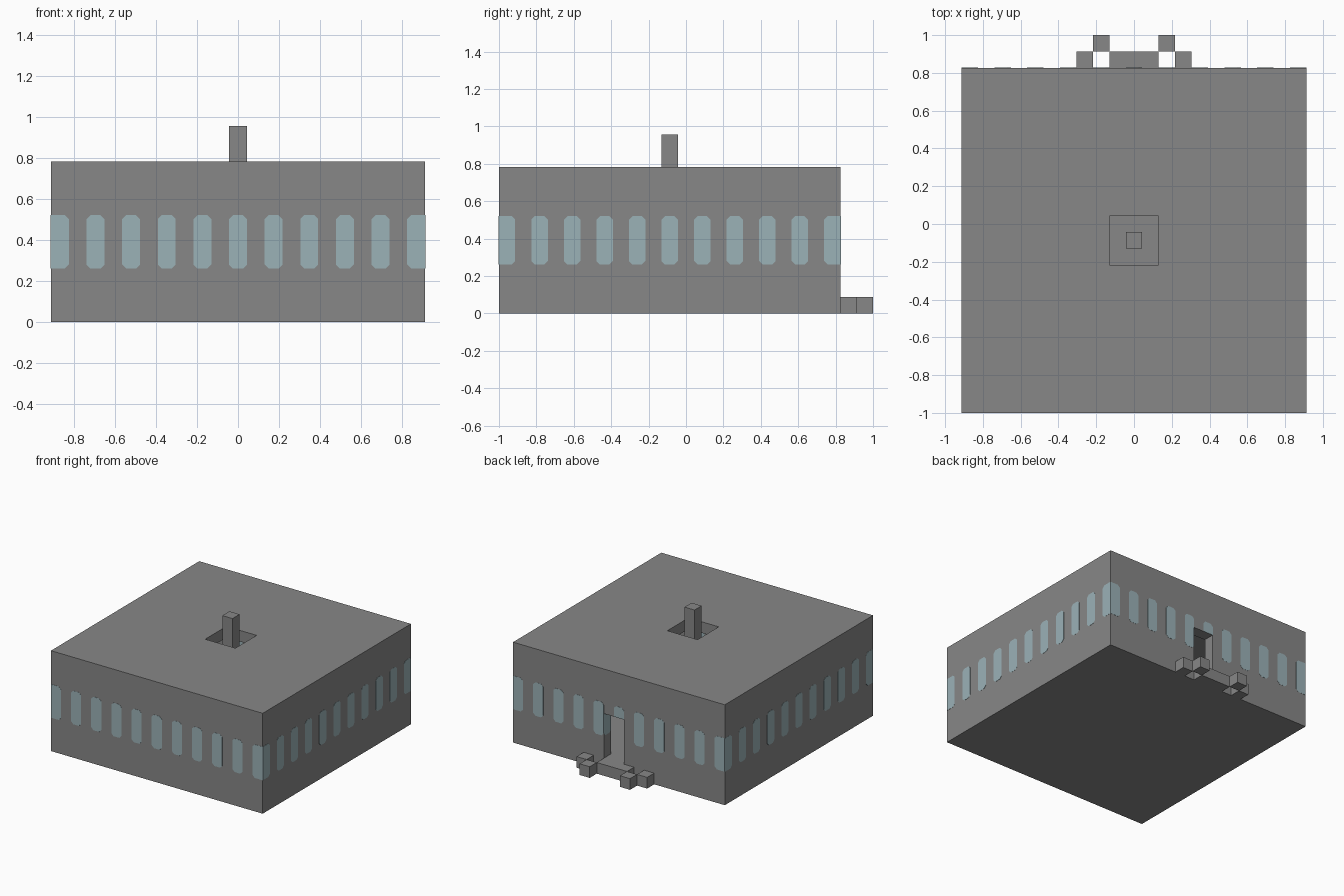
import bpy
import bmesh
from math import pi
from mathutils import Matrix, Vector

U = 2 / 23                      # one building block
HALF = 10.5                     # half the hall's width, in blocks
CENTRE = Vector((0, -U, 0))     # middle of the hall

old = bpy.data.objects.get("Cube")
if old:
    bpy.data.objects.remove(old, do_unlink=True)


def material(name, colour):
    m = bpy.data.materials.new(name)
    m.use_nodes = True
    m.diffuse_color = colour
    m.node_tree.nodes["Principled BSDF"].inputs["Base Color"].default_value = colour
    return m


stone = material("grey stone", (0.245, 0.245, 0.245, 1))
glass = material("pale blue glass", (0.33, 0.445, 0.475, 1))


def finish(name, bm, mat):
    bmesh.ops.recalc_face_normals(bm, faces=bm.faces)
    mesh = bpy.data.meshes.new(name)
    bm.to_mesh(mesh)
    bm.free()
    mesh.materials.append(mat)
    ob = bpy.data.objects.new(name, mesh)
    bpy.context.collection.objects.link(ob)
    return ob


def box(name, x, y, z):
    """Box from block ranges, measured from the hall's middle."""
    bm = bmesh.new()
    bmesh.ops.create_cube(bm, size=1)
    for v in bm.verts:
        v.co = CENTRE + U * Vector([r[0] if c < 0 else r[1]
                                    for c, r in zip(v.co, (x, y, z))])
    return finish(name, bm, stone)


def cut(target, cutter):
    cutter.hide_render = True
    mod = target.modifiers.new("cut", "BOOLEAN")
    mod.operation = "DIFFERENCE"
    mod.solver = "EXACT"
    mod.object = cutter
    graph = bpy.context.evaluated_depsgraph_get()
    mesh = bpy.data.meshes.new_from_object(target.evaluated_get(graph))
    target.modifiers.clear()
    target.data = mesh
    bpy.data.objects.remove(cutter, do_unlink=True)


# Hollow hall with a roof opening and an off-centre back doorway
hall = box("hall", (-HALF, HALF), (-HALF, HALF), (0, 9))
cut(hall, box("room_cutter", (-9.5, 9.5), (-9.5, 9.5), (1, 8)))
cut(hall, box("roof_cutter", (-1.5, 1.5), (-1.5, 1.5), (7, 10)))
cut(hall, box("door_cutter", (-0.5, 1.5), (9, 11), (1, 5)))

# Central pillar rising through the roof
box("pillar", (-0.5, 0.5), (-0.5, 0.5), (1, 11))

# Doorstep and stepping blocks
box("doorstep", (-1.5, 1.5), (HALF, 11.5), (0, 1))
for side, s in (("left", 1), ("right", -1)):
    box(side + "_inner_step", sorted((1.5 * s, 2.5 * s)), (11.5, 12.5), (0, 1))
    box(side + "_outer_step", sorted((2.5 * s, 3.5 * s)), (HALF, 11.5), (0, 1))


def pane(bm, turn, a, depth, z0=3, z1=6, bevels=(1, 1, 1, 1)):
    """Thin pane with chosen corners bevelled; a is its centre along the wall."""
    c = 0.22
    outline = []
    corners = ((-.5, z0, 1, 1), (.5, z0, -1, 1), (.5, z1, -1, -1), (-.5, z1, 1, -1))
    for i, ((x, z, sx, sz), bevel) in enumerate(zip(corners, bevels)):
        if not bevel:
            outline.append((a + x, z))
            continue
        ends = [(a + x, z + sz * c), (a + x + sx * c, z)]
        outline += ends if i % 2 == 0 else ends[::-1]
    rot = Matrix.Rotation(turn, 3, "Z")
    rings = []
    for d in (-0.015, 0.015):
        rings.append([bm.verts.new(CENTRE + U * (rot @ Vector((x, depth + d, z))))
                      for x, z in outline])
    bm.faces.new(rings[0])
    bm.faces.new(rings[1][::-1])
    n = len(outline)
    for i in range(n):
        j = (i + 1) % n
        bm.faces.new((rings[0][i], rings[0][j], rings[1][j], rings[1][i]))


# Windows on every second block, outside and inside each wall
for k, wall in enumerate(("front", "right", "back", "left")):
    bm = bmesh.new()
    turn = k * pi / 2
    for a in range(-10, 11, 2):
        above_door = wall == "back" and a == 0
        z0 = 5 if above_door else 3
        bottom = not above_door
        lo, hi = a > -10, a < 10            # corner windows wrap round the edge
        pane(bm, turn, a, -HALF, z0, 6, (lo and bottom, hi and bottom, hi, lo))
        if abs(a) < 10:
            pane(bm, turn, a, -9.5, z0, 6, (bottom, bottom, 1, 1))
    finish(wall + "_windows", bm, glass)

# Window side showing in the doorway
bm = bmesh.new()
pane(bm, pi / 2, 10, -1.5, 3, 5, (1, 1, 0, 0))
finish("doorway_window", bm, glass)
